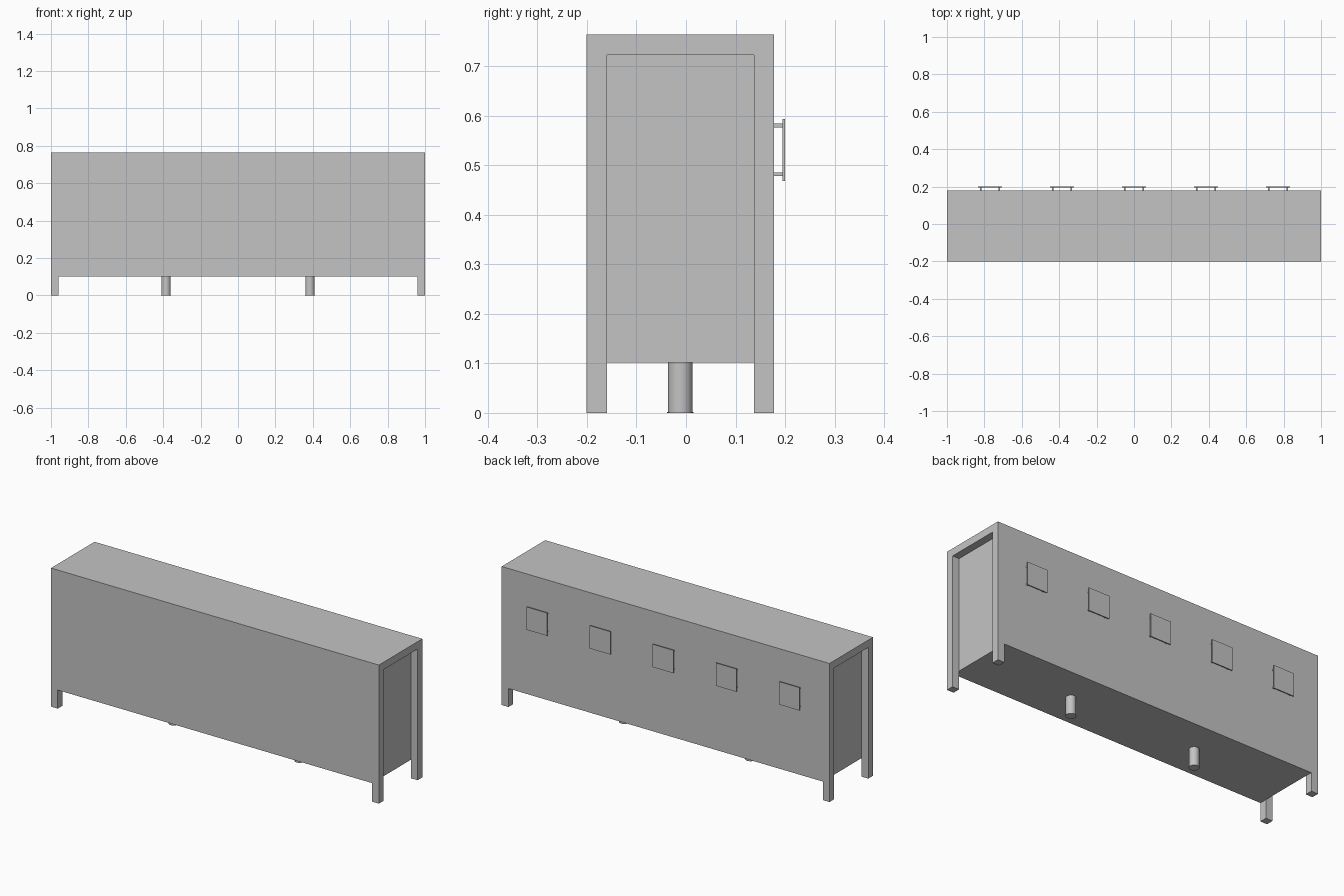
import bpy

cube = bpy.data.objects.get("Cube")
if cube:
    bpy.data.objects.remove(cube, do_unlink=True)

grey = bpy.data.materials.new("plain grey")
grey.use_nodes = True
GREY = (0.55, 0.55, 0.55, 1)
grey.diffuse_color = GREY
grey.node_tree.nodes["Principled BSDF"].inputs["Base Color"].default_value = GREY


def box(name, low, high):
    """Box between two opposite corners."""
    bpy.ops.mesh.primitive_cube_add(
        size=1, location=[(a + b) / 2 for a, b in zip(low, high)])
    ob = bpy.context.object
    ob.name = name
    ob.scale = [b - a for a, b in zip(low, high)]
    bpy.ops.object.transform_apply(location=False, rotation=False, scale=True)
    ob.data.materials.append(grey)
    return ob


def cylinder(name, radius, x, y, z0, z1):
    """Upright smooth cylinder."""
    bpy.ops.mesh.primitive_cylinder_add(
        vertices=32, radius=radius, depth=z1 - z0, location=(x, y, (z0 + z1) / 2))
    ob = bpy.context.object
    ob.name = name
    ob.data.materials.append(grey)
    bpy.ops.object.shade_smooth_by_angle()


FRONT, BACK = -0.201, 0.178
TOP, FLOOR, POST = 0.764, 0.102, 0.041
INNER = 1 - POST
MIDDLE = (FRONT + BACK) / 2

# Cabinet body and its thin top panel
box("cabinet_body", (-INNER, FRONT, FLOOR), (INNER, BACK, TOP - 0.004))
box("top_panel", (-INNER, FRONT, TOP - 0.004), (INNER, BACK, TOP))

# End frames: two legs joined by a rail, leaving the end panel recessed
for side, label in ((1, "left"), (-1, "right")):
    x0, x1 = sorted((side * INNER, side))
    box(label + "_front_leg", (x0, FRONT, 0), (x1, FRONT + POST, TOP))
    box(label + "_back_leg", (x0, BACK - POST, 0), (x1, BACK, TOP))
    box(label + "_top_rail", (x0, FRONT + POST, TOP - POST), (x1, BACK - POST, TOP))

    # Round centre foot with a thin pad
    cylinder(label + "_centre_foot", 0.025, side * 0.385, MIDDLE, 0.002, FLOOR)
    cylinder(label + "_foot_pad", 0.0265, side * 0.385, MIDDLE, 0, 0.002)

# Square plates standing off the back on four small pins each
PLATE_Z, HALF, PIN, REACH = 0.531, 0.063, 0.004, 0.049
for i in range(5):
    x = (i - 2) * 0.385
    box(f"back_plate_{i + 1}", (x - HALF, 0.195, PLATE_Z - HALF),
        (x + HALF, 0.2, PLATE_Z + HALF))
    for sx in (-1, 1):
        for sz in (-1, 1):
            px, pz = x + sx * REACH, PLATE_Z + sz * REACH
            box(f"plate_pin_{i + 1}", (px - PIN, BACK, pz - PIN),
                (px + PIN, 0.195, pz + PIN))
